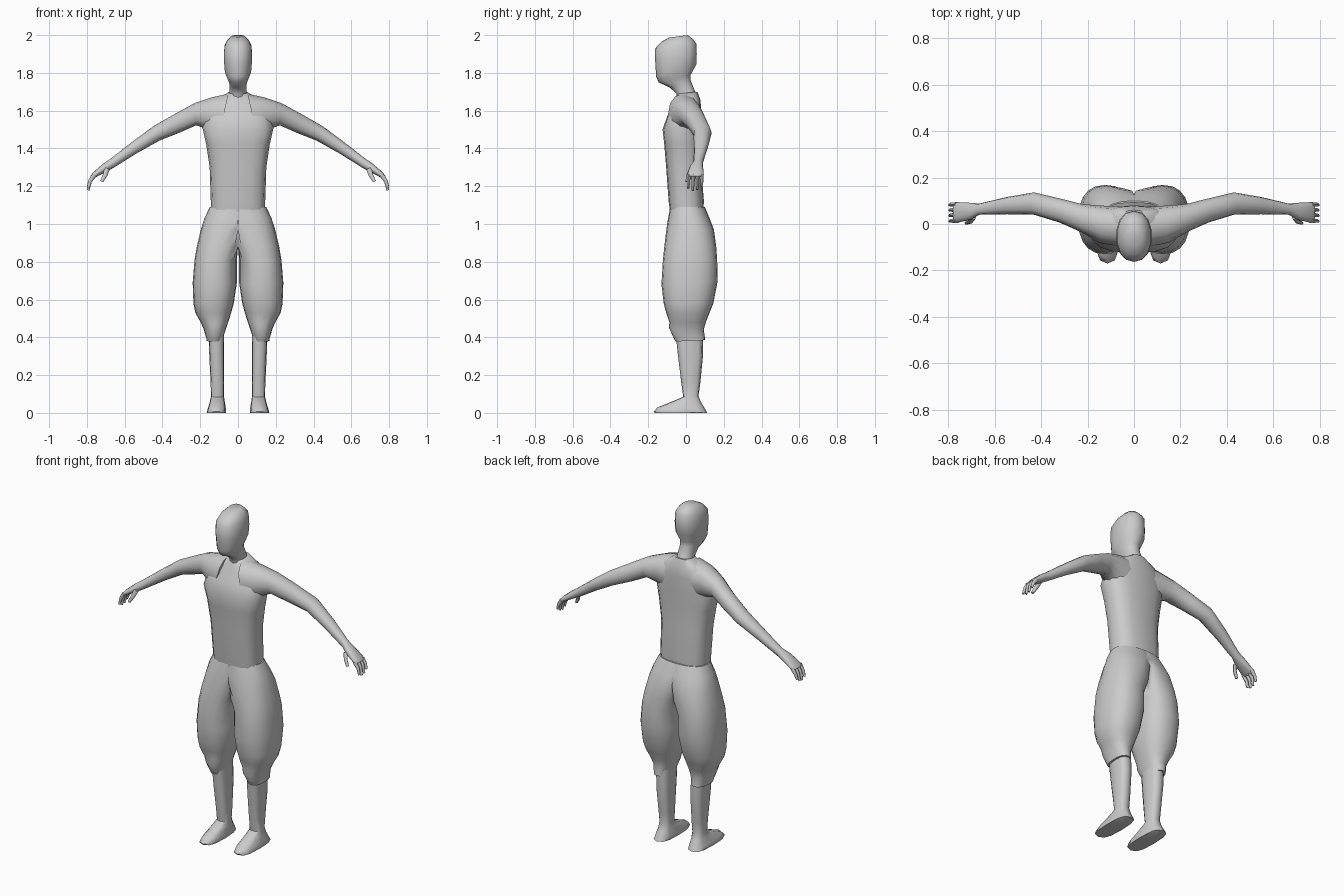
import bpy, bmesh, math
from mathutils import Vector

grey = bpy.data.materials.new("plain grey")
grey.diffuse_color = (0.6, 0.6, 0.6, 1)


def ring(a, b, w, n, p):
    """Rounded cross-section between points a and b, with half-width vector w."""
    a, b, w = Vector(a), Vector(b), Vector(w)
    mid, u = (a + b) / 2, (a - b) / 2
    pts = []
    for i in range(n):
        t = 2 * math.pi * i / n
        c, s = math.cos(t), math.sin(t)
        pts.append(mid + u * math.copysign(abs(c) ** p, c) + w * math.copysign(abs(s) ** p, s))
    return pts


def loft(name, rings, n=12, p=0.9, mirror=False, clamp=False, angle=60):
    """Skin a list of (a, b, w) sections; clamp keeps a half-body on its side of the centre."""
    bm = bmesh.new()
    loops = []
    for r in rings:
        pts = ring(*r, n, p)
        if clamp:
            for q in pts:
                q.x = max(q.x, 0)
        loops.append([bm.verts.new(q) for q in pts])
    for lo, hi in zip(loops, loops[1:]):
        for i in range(n):
            j = (i + 1) % n
            bm.faces.new((lo[i], lo[j], hi[j], hi[i]))
    bm.faces.new(loops[0])
    bm.faces.new(loops[-1])
    if clamp:
        bmesh.ops.delete(bm, geom=[f for f in bm.faces if all(v.co.x < 1e-5 for v in f.verts)],
                         context='FACES')
    bmesh.ops.recalc_face_normals(bm, faces=bm.faces)
    me = bpy.data.meshes.new(name)
    bm.to_mesh(me)
    bm.free()
    me.materials.append(grey)
    ob = bpy.data.objects.new(name, me)
    bpy.context.collection.objects.link(ob)
    bpy.ops.object.select_all(action='DESELECT')
    ob.select_set(True)
    bpy.context.view_layer.objects.active = ob
    bpy.ops.object.shade_smooth_by_angle(angle=math.radians(angle))
    if mirror:
        m = ob.modifiers.new("mirror", 'MIRROR')
        m.use_clip = True
        m.merge_threshold = 0.0005
    return ob


def upright(rows):
    """Rows of front y, front z, back y, back z, inner x, outer x."""
    return [(((i + o) / 2, fy, fz), ((i + o) / 2, by, bz), ((o - i) / 2, 0, 0))
            for fy, fz, by, bz, i, o in rows]


def centred(rows):
    return upright([(fy, fz, by, bz, -w, w) for fy, fz, by, bz, w in rows])


# Head and neck
loft("head", centred([
    (-0.05, 1.64, 0.07, 1.66, 0.05), (-0.05, 1.69, 0.045, 1.71, 0.045),
    (-0.085, 1.722, 0.025, 1.76, 0.045), (-0.145, 1.75, 0.025, 1.79, 0.055),
    (-0.158, 1.78, 0.055, 1.845, 0.071), (-0.163, 1.86, 0.057, 1.90, 0.077),
    (-0.163, 1.93, 0.055, 1.955, 0.073), (-0.13, 1.965, 0.035, 1.98, 0.058),
    (-0.09, 1.987, 0.01, 2.0, 0.036)]), n=14)

# Torso
loft("torso", centred([
    (-0.083, 1.05, 0.09, 1.05, 0.142), (-0.092, 1.12, 0.095, 1.12, 0.144),
    (-0.105, 1.30, 0.08, 1.30, 0.15), (-0.115, 1.42, 0.08, 1.42, 0.168),
    (-0.124, 1.50, 0.08, 1.52, 0.188), (-0.10, 1.57, 0.08, 1.60, 0.175),
    (-0.06, 1.645, 0.077, 1.655, 0.125), (-0.042, 1.69, 0.06, 1.70, 0.055)]), n=16, p=0.75)

# Baggy trousers, one half mirrored
loft("trousers", upright([
    (-0.083, 1.09, 0.10, 1.09, -0.15, 0.15), (-0.095, 1.03, 0.125, 1.03, -0.12, 0.178),
    (-0.104, 0.97, 0.148, 0.97, -0.08, 0.197), (-0.115, 0.88, 0.16, 0.88, -0.03, 0.218),
    (-0.122, 0.81, 0.165, 0.81, 0.006, 0.23), (-0.13, 0.68, 0.168, 0.70, 0.006, 0.24),
    (-0.118, 0.58, 0.145, 0.58, 0.022, 0.236), (-0.105, 0.53, 0.125, 0.53, 0.036, 0.226),
    (-0.088, 0.48, 0.105, 0.48, 0.052, 0.198), (-0.09, 0.45, 0.094, 0.44, 0.064, 0.182),
    (-0.062, 0.39, 0.10, 0.40, 0.08, 0.168), (-0.055, 0.378, 0.10, 0.385, 0.082, 0.166)]),
    n=20, p=0.85, mirror=True, clamp=True)

# Shin, ankle and foot
loft("lower_leg_and_foot", upright([
    (-0.055, 0.42, 0.09, 0.42, 0.075, 0.155), (-0.042, 0.30, 0.09, 0.30, 0.073, 0.152),
    (-0.025, 0.16, 0.076, 0.16, 0.073, 0.145), (-0.015, 0.085, 0.066, 0.09, 0.074, 0.143),
    (-0.06, 0.066, 0.08, 0.055, 0.07, 0.149), (-0.15, 0.03, 0.105, 0.015, 0.064, 0.16),
    (-0.17, 0.008, 0.112, 0.0, 0.063, 0.166), (-0.165, 0.0, 0.11, 0.0, 0.064, 0.165)]),
    n=12, p=0.7, mirror=True, angle=50)

# Arm and palm: top point, bottom point, half depth toward the front
arm = [((0.05, -0.01, 1.69), (0.10, -0.01, 1.47), 0.085),
       ((0.14, 0.0, 1.67), (0.165, 0.0, 1.50), 0.08),
       ((0.23, 0.025, 1.64), (0.22, 0.025, 1.523), 0.061),
       ((0.33, 0.058, 1.585), (0.31, 0.058, 1.483), 0.052),
       ((0.445, 0.088, 1.52), (0.415, 0.088, 1.442), 0.048),
       ((0.56, 0.08, 1.435), (0.535, 0.078, 1.375), 0.037),
       ((0.675, 0.064, 1.345), (0.655, 0.064, 1.30), 0.024),
       ((0.715, 0.055, 1.318), (0.69, 0.055, 1.28), 0.036),
       ((0.768, 0.05, 1.272), (0.748, 0.05, 1.25), 0.044),
       ((0.78, 0.05, 1.255), (0.765, 0.05, 1.24), 0.043)]
loft("arm", [(a, b, (0, -d, 0)) for a, b, d in arm], n=12, mirror=True)


def digit(name, path, r):
    """Tapered finger following a short path in a vertical plane."""
    rows = []
    for k, (x, y, z) in enumerate(path):
        s = r * (1 - 0.22 * k)
        rows.append(((x + s, y, z + s * 0.5), (x - s, y, z - s * 0.5), (0, -s, 0)))
    loft(name, rows, n=6, p=1, mirror=True)


# Four fingers and a thumb
for k, (y, drop) in enumerate([(0.014, 0.012), (0.038, 0.0), (0.061, 0.004), (0.084, 0.02)]):
    digit(f"finger_{k + 1}", [(0.762, y, 1.258), (0.784, y, 1.225),
                              (0.793, y - 0.002, 1.178 + drop)], 0.0115)
digit("thumb", [(0.692, 0.03, 1.295), (0.703, 0.012, 1.26), (0.722, 0.004, 1.225)], 0.0135)
